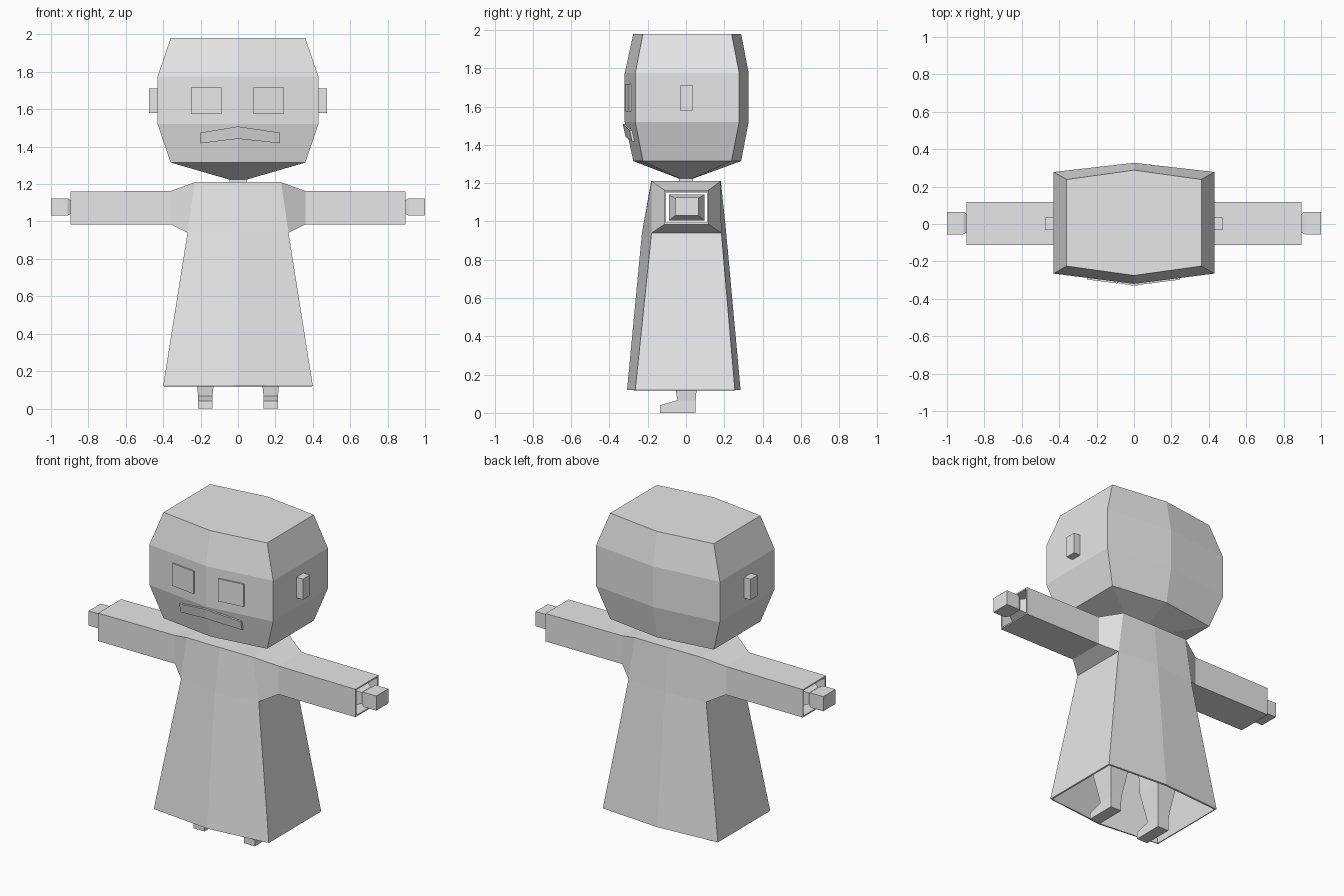
import bpy
import bmesh

cube = bpy.data.objects.get("Cube")
if cube:
    bpy.data.objects.remove(cube, do_unlink=True)

grey = bpy.data.materials.new("plain_grey")
grey.use_nodes = True
grey.diffuse_color = (0.8, 0.8, 0.8, 1)
grey.node_tree.nodes["Principled BSDF"].inputs["Base Color"].default_value = (0.8, 0.8, 0.8, 1)


def finish(name, bm):
    mesh = bpy.data.meshes.new(name)
    bm.to_mesh(mesh)
    bm.free()
    mesh.materials.append(grey)
    obj = bpy.data.objects.new(name, mesh)
    bpy.context.collection.objects.link(obj)
    return obj


def bridge(bm, a, b, skip=()):
    n = len(a)
    for i in range(n):
        if i not in skip:
            j = (i + 1) % n
            bm.faces.new((a[i], a[j], b[j], b[i]))


def loft(name, rings):
    """Closed solid through a list of matching rings."""
    bm = bmesh.new()
    loops = [[bm.verts.new(p) for p in ring] for ring in rings]
    for a, b in zip(loops, loops[1:]):
        bridge(bm, a, b)
    bm.faces.new(loops[0])
    bm.faces.new(loops[-1])
    bmesh.ops.recalc_face_normals(bm, faces=bm.faces[:])
    return finish(name, bm)


def hexagon(z, x, front, mid_front, back, mid_back):
    return [(x, front, z), (x, back, z), (0, mid_back, z),
            (-x, back, z), (-x, front, z), (0, mid_front, z)]


def rect_z(z, x, half, y0, y1):
    return [(x - half, y0, z), (x + half, y0, z), (x + half, y1, z), (x - half, y1, z)]


def rect_x(x, y0, y1, z0, z1):
    return [(x, y0, z0), (x, y1, z0), (x, y1, z1), (x, y0, z1)]


# Head and neck
small = (0.36, -0.225, -0.275, 0.238, 0.288)
large = (0.43, -0.265, -0.32, 0.278, 0.327)
loft("head", [
    hexagon(1.225, 0.05, -0.036, -0.04, 0.036, 0.04),
    hexagon(1.315, *small),
    hexagon(1.52, *large),
    hexagon(1.775, *large),
    hexagon(1.98, *small)])
loft("neck", [rect_z(z, 0, 0.045, -0.037, 0.037) for z in (1.19, 1.24)])


# Face plates follow the slanted front of the head
def face_plate(name, columns, out):
    rings = []
    for x, low, high in columns:
        ring = []
        for z, shift in ((low, -out), (high, -out), (high, 0.02), (low, 0.02)):
            y = -0.32 + 0.128 * abs(x) + 0.22 * max(0, 1.52 - z)
            ring.append((x, y + shift, z))
        rings.append(ring)
    loft(name, rings)


face_plate("left_eye", [(0.083, 1.575, 1.717), (0.246, 1.575, 1.717)], 0.009)
face_plate("right_eye", [(-0.25, 1.575, 1.717), (-0.088, 1.575, 1.717)], 0.009)
face_plate("mouth", [(-0.2, 1.418, 1.475), (0, 1.442, 1.508), (0.225, 1.418, 1.475)], 0.013)

# Robe: open shell with flared body and sleeves
bm = bmesh.new()
body = [[bm.verts.new(p) for p in ring] for ring in (
    hexagon(0.12, 0.4, -0.265, -0.308, 0.255, 0.285),
    hexagon(0.94, 0.27, -0.18, -0.23, 0.185, 0.21),
    hexagon(1.21, 0.23, -0.18, -0.182, 0.18, 0.182))]
hem, waist, shoulder = body
bridge(bm, hem, waist)
bridge(bm, waist, shoulder, skip=(0, 3))
bm.faces.new(shoulder)
for side, i, front, back in ((1, 0, -0.112, 0.118), (-1, 3, 0.118, -0.112)):
    armhole = [waist[i], waist[i + 1], shoulder[i + 1], shoulder[i]]
    root = [bm.verts.new(p) for p in rect_x(side * 0.36, front, back, 0.985, 1.163)]
    cuff = [bm.verts.new(p) for p in rect_x(side * 0.895, front, back, 0.985, 1.16)]
    bridge(bm, armhole, root)
    bridge(bm, root, cuff)
robe = finish("robe", bm)
shell = robe.modifiers.new("cloth", "SOLIDIFY")
shell.thickness = 0.012
shell.offset = -1

# Paired parts
for name, s in (("left", 1), ("right", -1)):
    loft(name + "_ear", [rect_x(s * x, -0.032, 0.036, 1.58, 1.71) for x in (0.41, 0.475)])
    loft(name + "_hand", [
        rect_x(s * 0.6, -0.09, 0.096, 1.005, 1.14),
        rect_x(s * 0.8, -0.09, 0.096, 1.005, 1.14),
        rect_x(s * 0.89, -0.042, 0.05, 1.042, 1.112),
        rect_x(s * 0.912, -0.055, 0.065, 1.032, 1.124),
        rect_x(s * 1.0, -0.055, 0.065, 1.032, 1.124)])
    x = s * 0.175
    loft(name + "_leg", [
        rect_z(0, x, 0.038, -0.137, 0.05),
        rect_z(0.04, x, 0.038, -0.137, 0.05),
        rect_z(0.066, x, 0.038, -0.045, 0.05),
        rect_z(0.12, x, 0.044, -0.054, 0.055),
        rect_z(0.26, x, 0.065, -0.08, 0.08),
        rect_z(0.85, x * 0.75, 0.065, -0.08, 0.08)])
